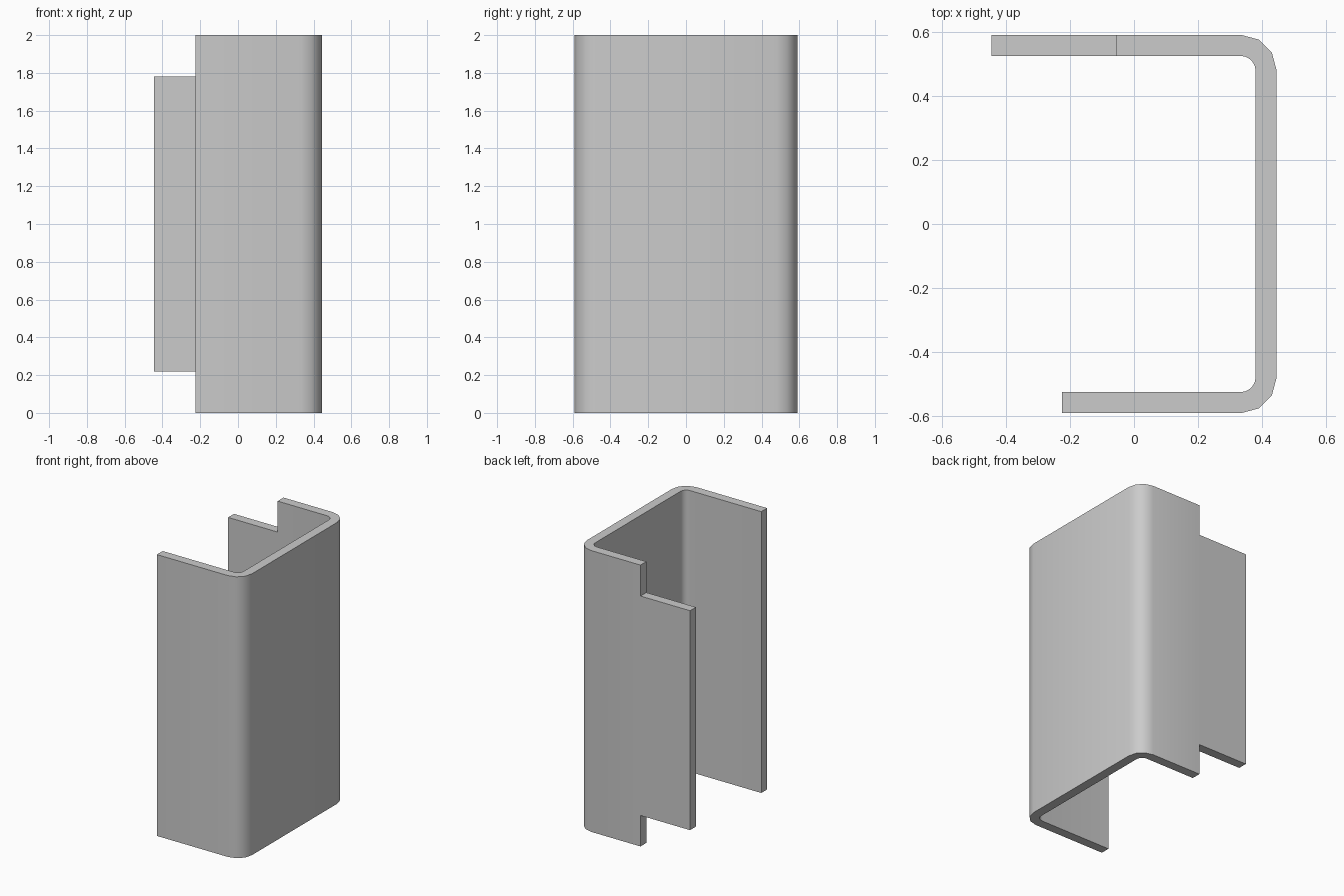
import bpy, bmesh
from math import sin, cos, radians

if "Cube" in bpy.data.objects:
    bpy.data.objects.remove(bpy.data.objects["Cube"])

HEIGHT = 2.0
X_OUT, Y_OUT = 0.445, 0.59       # outer faces of web and flanges
THICK, R_OUT, R_IN = 0.066, 0.112, 0.046
CX, CY = X_OUT - R_OUT, Y_OUT - R_OUT
LONG_END, STEP_X, SHORT_END = -0.445, -0.055, -0.225
NOTCH = 0.22


def arc(cy, radius, start, end, steps):
    angles = [radians(start + (end - start) * i / steps) for i in range(steps + 1)]
    return [(CX + radius * cos(a), cy + radius * sin(a)) for a in angles]


def add_object(name, bm):
    bmesh.ops.recalc_face_normals(bm, faces=bm.faces)
    mesh = bpy.data.meshes.new(name)
    bm.to_mesh(mesh)
    bm.free()
    obj = bpy.data.objects.new(name, mesh)
    bpy.context.collection.objects.link(obj)
    return obj


def extrude_profile(name, points, z0, z1):
    bm = bmesh.new()
    face = bm.faces.new([bm.verts.new((x, y, z0)) for x, y in points])
    geom = bmesh.ops.extrude_face_region(bm, geom=[face])["geom"]
    top = [v for v in geom if isinstance(v, bmesh.types.BMVert)]
    bmesh.ops.translate(bm, verts=top, vec=(0, 0, z1 - z0))
    return add_object(name, bm)


# Bent channel: coarse outer bends, finer inner bends
profile = [(LONG_END, Y_OUT)]
profile += arc(CY, R_OUT, 90, 0, 3)
profile += arc(-CY, R_OUT, 0, -90, 3)
profile += [(SHORT_END, -Y_OUT), (SHORT_END, -Y_OUT + THICK)]
profile += arc(-CY, R_IN, -90, 0, 6)
profile += arc(CY, R_IN, 0, 90, 6)
profile += [(LONG_END, Y_OUT - THICK)]
channel = extrude_profile("channel_bracket", profile, 0, HEIGHT)

bpy.context.view_layer.objects.active = channel
channel.select_set(True)

# Notches above and below the tab on the long flange
notch_box = [(-0.6, 0.4), (STEP_X, 0.4), (STEP_X, 0.7), (-0.6, 0.7)]
for name, z0, z1 in (("lower_notch_cutter", -0.1, NOTCH),
                     ("upper_notch_cutter", HEIGHT - NOTCH, HEIGHT + 0.1)):
    cutter = extrude_profile(name, notch_box, z0, z1)
    cutter.hide_render = True
    mod = channel.modifiers.new(name, "BOOLEAN")
    mod.operation = "DIFFERENCE"
    mod.solver = "EXACT"
    mod.object = cutter
    bpy.ops.object.modifier_apply(modifier=mod.name)
    bpy.data.objects.remove(cutter)

# Smooth bends, sharp edges
bpy.ops.object.shade_smooth_by_angle(angle=radians(40))
